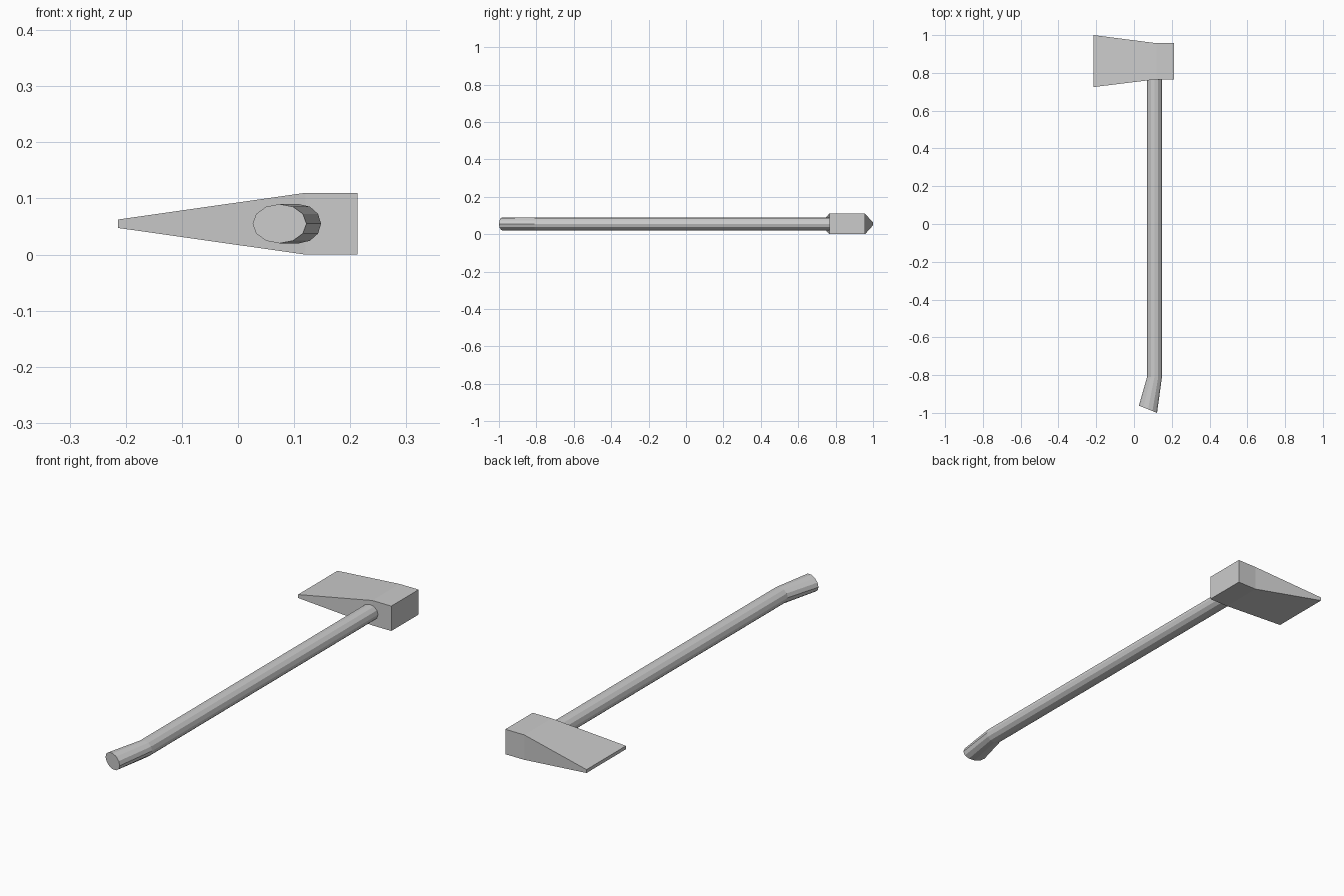
import bpy
from math import sin, cos, pi
from mathutils import Vector

if "Cube" in bpy.data.objects:
    bpy.data.objects.remove(bpy.data.objects["Cube"])

MID_Z = 0.055


def loft(name, rings):
    """Skin a list of equal-length vertex rings and cap both ends."""
    n = len(rings[0])
    verts = [v for ring in rings for v in ring]
    faces = [list(range(n))[::-1], [len(verts) - n + i for i in range(n)]]
    for r in range(len(rings) - 1):
        for i in range(n):
            j = (i + 1) % n
            faces.append([r * n + i, r * n + j, (r + 1) * n + j, (r + 1) * n + i])
    mesh = bpy.data.meshes.new(name)
    mesh.from_pydata(verts, [], faces)
    mesh.update()
    obj = bpy.data.objects.new(name, mesh)
    bpy.context.collection.objects.link(obj)
    return obj


def oval(left, right, half_z, sides=12):
    """Elliptical ring spanning two points (x, y) in plan."""
    a, b = Vector((*left, MID_Z)), Vector((*right, MID_Z))
    mid, half = (a + b) / 2, (b - a) / 2
    return [mid + half * cos(2 * pi * i / sides)
            + Vector((0, 0, half_z * sin(2 * pi * i / sides))) for i in range(sides)]


def section(x, y0, y1, half_z):
    """Rectangular ring across the head at position x."""
    return [Vector((x, y, MID_Z + z)) for y, z in
            ((y0, -half_z), (y1, -half_z), (y1, half_z), (y0, half_z))]


# Handle: bent grip end, straight shaft into the head
loft("handle", [oval((0.026, -0.962), (0.122, -1.0), 0.035),
                oval((0.069, -0.81), (0.148, -0.81), 0.035),
                oval((0.069, 0.775), (0.148, 0.775), 0.035)])

# Head: flared thin blade widening into a square poll
loft("axe_head", [section(-0.214, 0.725, 1.0, 0.0075),
                  section(0.12, 0.766, 0.957, 0.055),
                  section(0.213, 0.766, 0.957, 0.055)])

# Make all face normals point outward
import bmesh
for obj in bpy.context.collection.objects:
    bm = bmesh.new()
    bm.from_mesh(obj.data)
    bmesh.ops.recalc_face_normals(bm, faces=bm.faces)
    bm.to_mesh(obj.data)
    bm.free()
